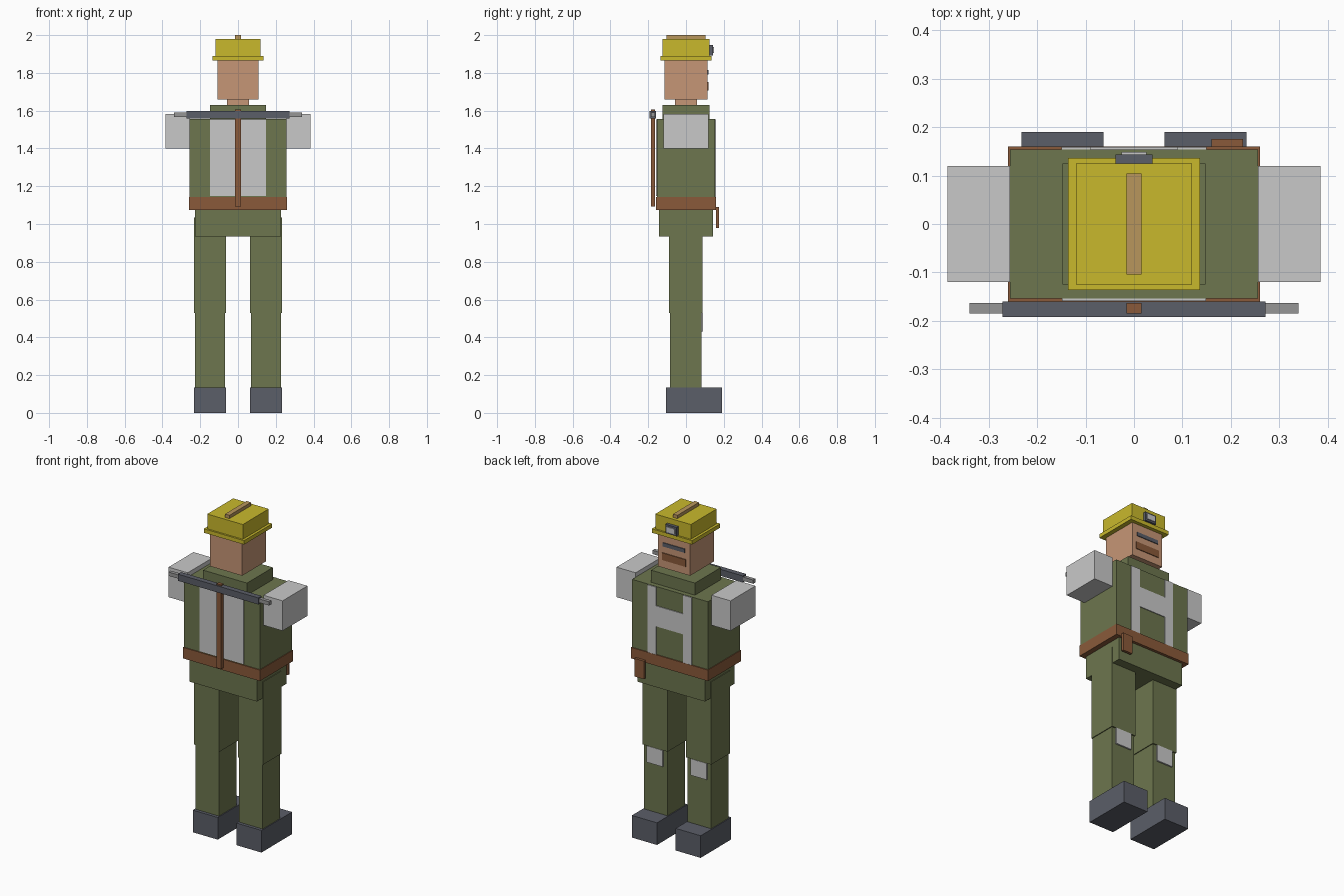
import bpy

if "Cube" in bpy.data.objects:
    bpy.data.objects.remove(bpy.data.objects["Cube"])


def srgb(r, g, b):
    def lin(c):
        c /= 255
        return c / 12.92 if c <= 0.04045 else ((c + 0.055) / 1.055) ** 2.4
    return (lin(r), lin(g), lin(b), 1)


def material(name, rgb):
    m = bpy.data.materials.new(name)
    m.diffuse_color = srgb(*rgb)
    m.use_nodes = True
    m.node_tree.nodes["Principled BSDF"].inputs["Base Color"].default_value = m.diffuse_color
    return m


olive = material("olive cloth", (109, 118, 78))
white = material("light grey cloth", (201, 201, 201))
slate = material("dark slate", (91, 94, 104))
brown = material("brown leather", (138, 90, 58))
skin = material("skin", (198, 150, 118))
yellow = material("helmet yellow", (201, 185, 44))
steel = material("steel grey", (150, 150, 150))
tan = material("tan ridge", (184, 150, 92))


def box(name, x, y, z, mat):
    """Box from (min, max) ranges on each axis."""
    bpy.ops.mesh.primitive_cube_add(size=1, location=[(a + b) / 2 for a, b in (x, y, z)])
    ob = bpy.context.object
    ob.name = name
    ob.scale = [b - a for a, b in (x, y, z)]
    bpy.ops.object.transform_apply(location=False, rotation=False, scale=True)
    ob.data.materials.append(mat)
    return ob


def block(name, hx, hy, z, mat):
    """Box centred on the vertical axis."""
    return box(name, (-hx, hx), (-hy, hy), z, mat)


def pair(name, x, y, z, mat):
    """Box on +x and its mirror on -x."""
    box(name + "_right", x, y, z, mat)
    box(name + "_left", (-x[1], -x[0]), y, z, mat)


# Legs and boots
pair("boot", (0.063, 0.232), (-0.105, 0.19), (0, 0.135), slate)
pair("lower_leg", (0.068, 0.227), (-0.086, 0.081), (0.135, 0.53), olive)
pair("upper_leg", (0.063, 0.232), (-0.091, 0.088), (0.53, 1.035), olive)
pair("knee_patch", (0.094, 0.202), (0.081, 0.0905), (0.43, 0.53), white)

# Body
block("hips", 0.228, 0.143, (0.935, 1.075), olive)
block("belt", 0.26, 0.16, (1.075, 1.142), brown)
block("torso", 0.256, 0.154, (1.142, 1.556), olive)
block("collar", 0.148, 0.125, (1.556, 1.63), olive)
pair("sleeve", (0.256, 0.385), (-0.12, 0.12), (1.4, 1.583), white)
box("belt_pouch", (0.16, 0.225), (0.16, 0.176), (0.98, 1.09), brown)

# Shirt panels: straps and crossbar on the chest, one panel on the back
pair("chest_strap", (0.09, 0.15), (0.154, 0.159), (1.142, 1.554), white)
box("chest_crossbar", (-0.09, 0.09), (0.154, 0.159), (1.315, 1.44), white)
box("back_panel", (-0.149, 0.149), (-0.159, -0.154), (1.148, 1.554), white)

# Head
block("neck", 0.058, 0.058, (1.63, 1.66), skin)
block("head", 0.108, 0.114, (1.66, 1.866), skin)
box("eye_bar", (-0.074, 0.074), (0.114, 0.119), (1.792, 1.815), slate)
box("beard", (-0.08, 0.08), (0.114, 0.119), (1.708, 1.752), brown)

# Helmet with ridge and lamp
block("helmet_brim", 0.136, 0.136, (1.866, 1.89), yellow)
block("helmet_crown", 0.12, 0.125, (1.89, 1.98), yellow)
block("helmet_ridge", 0.015, 0.104, (1.98, 2.0), tan)
box("lamp", (-0.038, 0.038), (0.125, 0.144), (1.893, 1.947), slate)
box("lamp_lens", (-0.026, 0.026), (0.144, 0.149), (1.904, 1.936), white)

# Pickaxe carried on the back
box("pick_handle", (-0.015, 0.015), (-0.185, -0.163), (1.092, 1.606), brown)
box("pick_head", (-0.272, 0.272), (-0.192, -0.16), (1.558, 1.598), slate)
pair("pick_tip", (0.272, 0.34), (-0.185, -0.163), (1.567, 1.59), steel)
